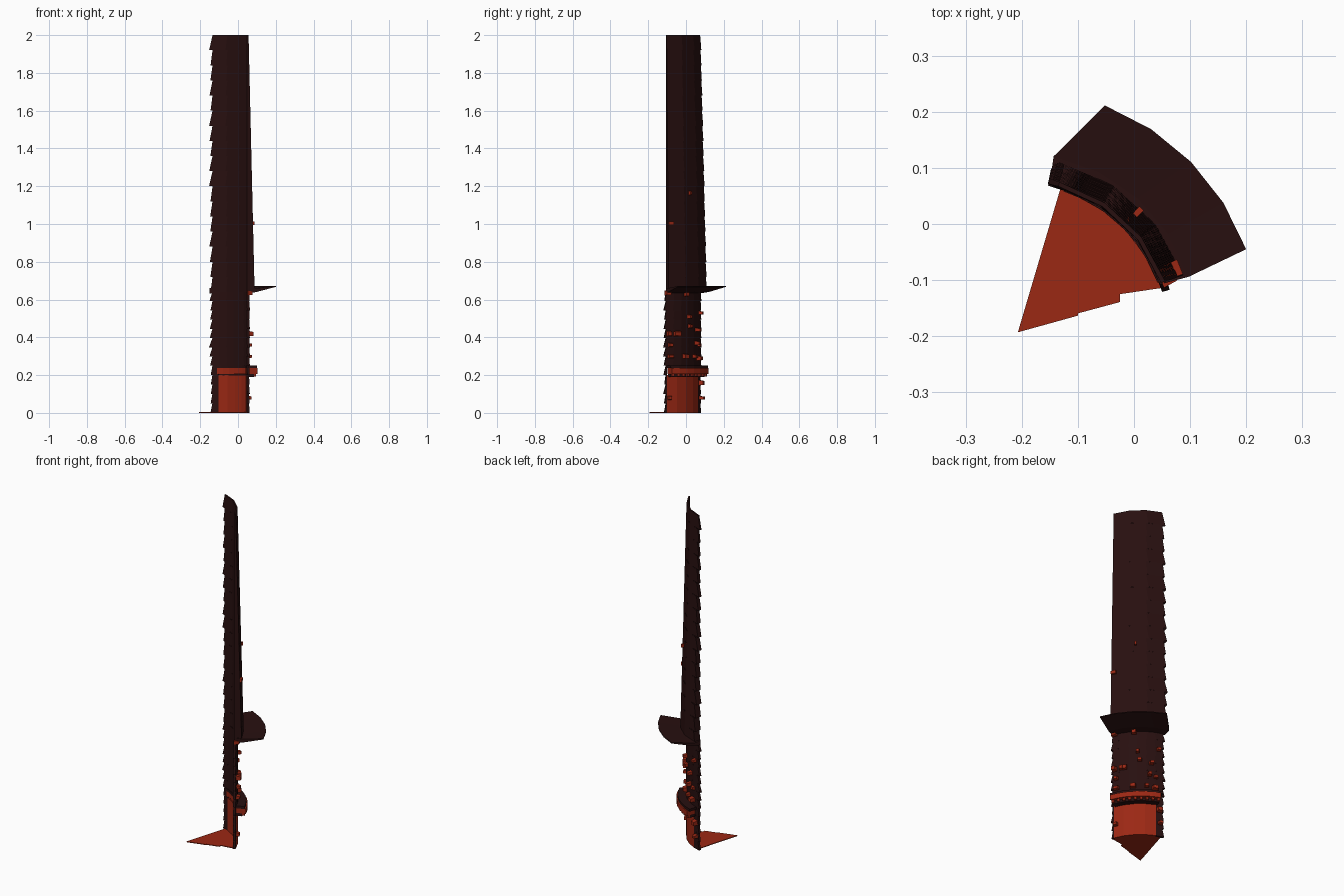
import bpy, bmesh, math, random

if "Cube" in bpy.data.objects:
    bpy.data.objects.remove(bpy.data.objects["Cube"])

random.seed(4)
CX, CY = -0.207, -0.193          # axis of the round tower this slice was cut from


def material(name, rgb):
    m = bpy.data.materials.new(name)
    m.diffuse_color = (*rgb, 1)
    m.use_nodes = True
    m.node_tree.nodes["Principled BSDF"].inputs["Base Color"].default_value = m.diffuse_color
    return m


RED = material("rust_red", (0.33, 0.021, 0.007))
DARK = material("dark_maroon", (0.021, 0.005, 0.005))


def polar(r, deg, z):
    a = math.radians(deg)
    return (CX + r * math.cos(a), CY + r * math.sin(a), z)


def sweep(bm, profile, n, skip=()):
    """Sweep a closed profile of (radius, z, start angle, end angle) round the axis."""
    rings = [[bm.verts.new(polar(r, a0 + (a1 - a0) * i / n, z)) for r, z, a0, a1 in profile]
             for i in range(n + 1)]
    k = len(profile)
    for ra, rb in zip(rings, rings[1:]):
        for j in range(k):
            if j not in skip:
                bm.faces.new((ra[j], ra[(j + 1) % k], rb[(j + 1) % k], rb[j]))
    bm.faces.new(rings[0][::-1])
    bm.faces.new(rings[-1])


def finish(bm, name, mat):
    bmesh.ops.recalc_face_normals(bm, faces=bm.faces)
    me = bpy.data.meshes.new(name)
    bm.to_mesh(me)
    bm.free()
    me.materials.append(mat)
    ob = bpy.data.objects.new(name, me)
    bpy.context.collection.objects.link(ob)
    return ob


def band(name, mat, r0, r1, z0, z1, a0, a1, n):
    bm = bmesh.new()
    sweep(bm, [(r0, z0, a0, a1), (r1, z0, a0, a1), (r1, z1, a0, a1), (r0, z1, a0, a1)], n)
    return finish(bm, name, mat)


def torn_wall(name, z0, z1, rows, rin, rout, a0, a1, tooth0, tooth1, n):
    """Stack of rows whose ends flare to a tooth at the bottom of each row."""
    bm = bmesh.new()
    h = (z1 - z0) / rows
    for i in range(rows):
        lo, hi = z0 + i * h, z0 + (i + 1) * h
        s = a0 - tooth0 * random.uniform(0.5, 1)
        e = a1 + tooth1 * random.uniform(0.5, 1)
        if not tooth0:
            s = a0
        skip = ([0] if i else []) + ([2] if i < rows - 1 else [])
        sweep(bm, [(rin, lo, s, e), (rout(lo), lo, s, e),
                   (rout(hi), hi, a0, a1), (rin, hi, a0, a1)], n, skip)
    return finish(bm, name, DARK)


# Upper wall: tapers inwards, one torn side
torn_wall("upper_wall", 0.64, 2.0, 17, 0.27,
          lambda z: 0.312 - 0.034 * (z - 0.64) / 1.36, 19, 74.5, 0, 4.2, 3)

# Middle wall: thin shell torn on both sides
torn_wall("middle_wall", 0.25, 0.64, 8, 0.267, lambda z: 0.281, 18.5, 74.5, 3, 4.2, 6)

# Base: red panel flanked by dark torn strips
band("base_panel", RED, 0.264, 0.28, 0.0, 0.2, 19.5, 67, 4)
torn_wall("base_strip_left", 0.0, 0.25, 5, 0.267, lambda z: 0.28, 67, 74.5, 0, 3, 1)
torn_wall("base_strip_right", 0.0, 0.25, 5, 0.267, lambda z: 0.28, 18.5, 19.5, 3, 0, 1)

# Ring moulding above the base, with small blocks below it
band("ring_moulding", RED, 0.264, 0.333, 0.207, 0.237, 21, 69, 6)
band("ring_cap", DARK, 0.264, 0.326, 0.237, 0.252, 20, 72, 6)
band("ring_shadow_band", DARK, 0.27, 0.312, 0.19, 0.207, 21, 69, 6)
bm = bmesh.new()
for i in range(9):
    a = 21.5 + i * 5.6
    sweep(bm, [(0.3, 0.193, a, a + 2.6), (0.325, 0.193, a, a + 2.6),
               (0.325, 0.207, a, a + 2.6), (0.3, 0.207, a, a + 2.6)], 1)
finish(bm, "ring_blocks", RED)

# Balcony ledge sloping up and out
bm = bmesh.new()
sweep(bm, [(0.275, 0.633, 18.5, 78), (0.32, 0.64, 18, 78.5), (0.433, 0.667, 20, 69),
           (0.433, 0.672, 20, 69), (0.32, 0.66, 18, 78.5), (0.275, 0.66, 18.5, 78)], 4)
finish(bm, "balcony_ledge", DARK)

# Floor wedge with a stepped broken side
outline = [polar(0, 0, 0), polar(0.111, 15.5, 0), polar(0.112, 17.5, 0), polar(0.19, 16.5, 0),
           polar(0.194, 20.5, 0)] + [polar(0.272, 17 + 56.5 * i / 6, 0) for i in range(7)]
bm = bmesh.new()
face = bm.faces.new([bm.verts.new(p) for p in outline])
ext = bmesh.ops.extrude_face_region(bm, geom=[face])
bmesh.ops.translate(bm, vec=(0, 0, 0.004),
                    verts=[v for v in ext["geom"] if isinstance(v, bmesh.types.BMVert)])
finish(bm, "floor_wedge", RED)

# Projecting stones: (angle, height)
stones = [(22, 0.08), (72, 0.08), (71, 0.16), (23, 0.30), (42, 0.30), (66, 0.29), (23, 0.36),
          (60, 0.37), (67, 0.36), (29, 0.42), (62, 0.44), (49, 0.46), (47, 0.51), (70, 0.53),
          (33, 0.42), (43, 0.63), (20.5, 0.635), (57, 0.30), (21, 0.42)]
bm = bmesh.new()
for a, z in stones:
    w, h, d = random.uniform(2.2, 3.6), random.uniform(0.010, 0.015), random.uniform(0.295, 0.308)
    sweep(bm, [(0.272, z - h, a - w, a + w), (d, z - h * 0.8, a - w * 0.7, a + w * 0.7),
               (d, z + h * 0.6, a - w * 0.7, a + w * 0.7), (0.272, z + h, a - w, a + w)], 1)
# Two small stones on the upper wall
for a, z, w in [(22, 1.005, 2.6), (45, 1.165, 1)]:
    sweep(bm, [(0.27, z - 0.012, a - w, a + w), (0.312, z - 0.01, a - w, a + w),
               (0.312, z + 0.008, a - w, a + w), (0.27, z + 0.012, a - w, a + w)], 1)
finish(bm, "projecting_stones", RED)
